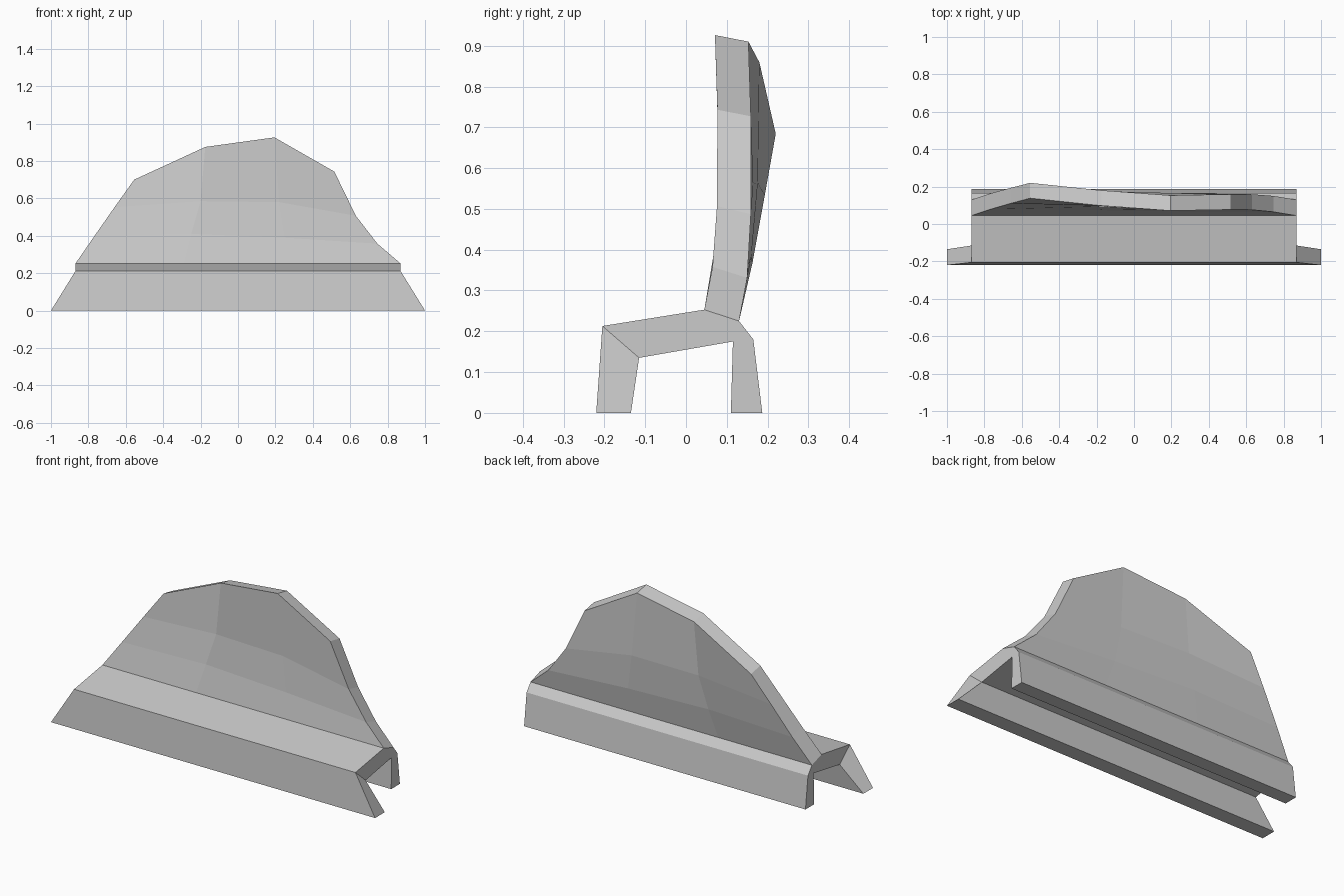
import bpy, bmesh

if "Cube" in bpy.data.objects:
    bpy.data.objects.remove(bpy.data.objects["Cube"])


def finish(bm, name):
    bmesh.ops.recalc_face_normals(bm, faces=bm.faces)
    mesh = bpy.data.meshes.new(name)
    bm.to_mesh(mesh)
    bm.free()
    bpy.context.collection.objects.link(bpy.data.objects.new(name, mesh))


# Base: channel section (half width, y, z) swept across x, front flap flares out
section = [(1, -.22, 0), (.868, -.205, .213), (.868, .045, .253), (.868, .13, .225),
           (.868, .165, .18), (.868, .187, 0), (.868, .11, 0), (.868, .115, .175),
           (.868, -.115, .135), (1, -.135, 0)]
bm = bmesh.new()
left, right = [[bm.verts.new((s * x, y, z)) for x, y, z in section] for s in (-1, 1)]
n = len(section)
for i in range(n):
    j = (i + 1) % n
    if i != 2:  # joint with the back panel stays open
        bm.faces.new((left[i], left[j], right[j], right[i]))
for side in (left, right):
    bm.faces.new([side[i] for i in (0, 1, 8, 9)])   # flap end
    bm.faces.new(side[1:9])                         # channel end
finish(bm, "base_channel")

# Back panel: front-surface grid rows, then a back surface offset by the thickness
rows = [
    [(-.868, .045, .253), (-.29, .045, .253), (.29, .045, .253), (.868, .045, .253)],
    [(-.77, .078, .395), (-.25, .075, .41), (.25, .068, .39), (.745, .065, .358)],
    [(-.66, .11, .553), (-.2, .093, .585), (.22, .082, .58), (.63, .076, .507)],
    [(-.555, .138, .70), (-.175, .098, .875), (.195, .071, .926), (.515, .077, .743)],
]
offsets = [(.085, -.028), (.085, -.027), (.083, -.02), (.082, -.016)]
bm = bmesh.new()
front = [[bm.verts.new(p) for p in row] for row in rows]
back = [[bm.verts.new((x, y + dy, z + dz)) for x, y, z in row]
        for row, (dy, dz) in zip(rows, offsets)]
for grid in (front, back):
    for r in range(3):
        for c in range(3):
            bm.faces.new((grid[r][c], grid[r][c + 1], grid[r + 1][c + 1], grid[r + 1][c]))
# Side and top rims
for i in range(3):
    for c in (0, 3):
        bm.faces.new((front[i][c], front[i + 1][c], back[i + 1][c], back[i][c]))
    bm.faces.new((front[3][i], front[3][i + 1], back[3][i + 1], back[3][i]))
finish(bm, "back_panel")
